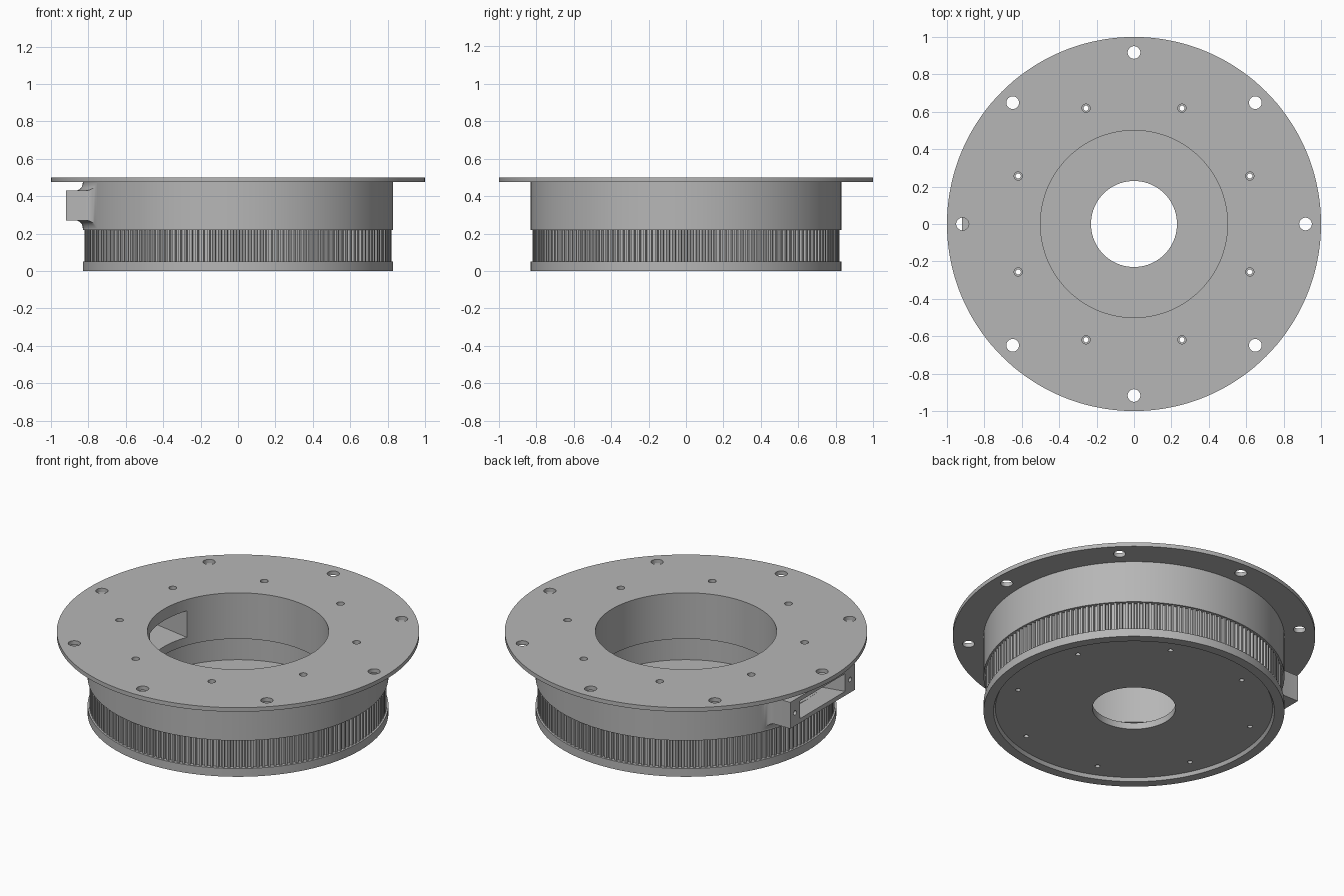
import bpy, bmesh, math
from mathutils import Matrix, Vector

if "Cube" in bpy.data.objects:
    bpy.data.objects.remove(bpy.data.objects["Cube"], do_unlink=True)

GREY = (0.47, 0.47, 0.47, 1)
metal = bpy.data.materials.new("plain grey")
metal.use_nodes = True
metal.diffuse_color = GREY
metal.node_tree.nodes["Principled BSDF"].inputs["Base Color"].default_value = GREY


def make(name, bm):
    bmesh.ops.recalc_face_normals(bm, faces=bm.faces)
    mesh = bpy.data.meshes.new(name)
    bm.to_mesh(mesh)
    bm.free()
    mesh.materials.append(metal)
    ob = bpy.data.objects.new(name, mesh)
    bpy.context.collection.objects.link(ob)
    return ob


def loft(bm, rings, closed=False):
    """Bridge equal rings of points; cap the ends unless closed."""
    loops = [[bm.verts.new(p) for p in ring] for ring in rings]
    n = len(loops[0])
    pairs = list(zip(loops, loops[1:]))
    if closed:
        pairs.append((loops[-1], loops[0]))
    else:
        bm.faces.new(loops[0])
        bm.faces.new(loops[-1])
    for a, b in pairs:
        for i in range(n):
            j = (i + 1) % n
            bm.faces.new((a[i], a[j], b[j], b[i]))


def circle(r, z, n=144):
    return [(r * math.cos(math.tau * i / n), r * math.sin(math.tau * i / n), z)
            for i in range(n)]


def lathe(name, profile):
    bm = bmesh.new()
    loft(bm, [circle(r, z) for r, z in profile], closed=True)
    return make(name, bm)


def add_pin(bm, centre, r, length, axis=(0, 0, 1)):
    turn = Vector((0, 0, 1)).rotation_difference(Vector(axis)).to_matrix().to_4x4()
    bmesh.ops.create_cone(bm, cap_ends=True, segments=24, radius1=r, radius2=r,
                          depth=length, matrix=Matrix.Translation(centre) @ turn)


def polar(r, degrees, z):
    a = math.radians(degrees)
    return Vector((r * math.cos(a), r * math.sin(a), z))


def rect(x, hy, hz, z=0.35):
    return [(x, -hy, z - hz), (x, hy, z - hz), (x, hy, z + hz), (x, -hy, z + hz)]


def activate(ob):
    bpy.ops.object.select_all(action='DESELECT')
    ob.select_set(True)
    bpy.context.view_layer.objects.active = ob


def cut(ob, cutter):
    cutter.hide_render = True
    mod = ob.modifiers.new("cut", 'BOOLEAN')
    mod.operation = 'DIFFERENCE'
    mod.solver = 'EXACT'
    mod.object = cutter
    activate(ob)
    bpy.ops.object.modifier_apply(modifier=mod.name)


# Upper housing with the wide mounting flange
housing = lathe("flanged_housing", [
    (0.5, 0.22), (0.83, 0.22), (0.83, 0.475), (1, 0.475), (1, 0.5), (0.5, 0.5)])

# Lower pulley with floor, rim and shallow recess underneath
pulley = lathe("pulley_base", [
    (0.23, 0.02), (0.765, 0.02), (0.775, 0), (0.83, 0), (0.83, 0.05), (0.806, 0.05),
    (0.806, 0.22), (0.57, 0.22), (0.57, 0.06), (0.23, 0.06)])

# Belt teeth around the pulley
TEETH = 160
bm = bmesh.new()
for k in range(TEETH):
    mid = 360 * k / TEETH
    half = 90 / TEETH
    outline = [(0.79, -1.3), (0.806, -1.2), (0.82, -0.8),
               (0.82, 0.8), (0.806, 1.2), (0.79, 1.3)]
    loft(bm, [[polar(r, mid + w * half, z) for r, w in outline] for z in (0.045, 0.22)])
teeth = make("belt_teeth", bm)

# Side port block with a concave fillet following the round housing
HY, HZ, FILLET, COLS = 0.31, 0.08, 0.04, 24


def port_ring(spread, offset):
    hy, hz = HY + spread, HZ + spread
    ys = [-hy + 2 * hy * i / COLS for i in range(COLS + 1)]
    pts = [(y, 0.35 - hz) for y in ys] + [(y, 0.35 + hz) for y in reversed(ys)]
    return [(-0.92 if offset is None else -math.sqrt(0.83 ** 2 - y * y) - offset, y, z)
            for y, z in pts]


rings = [port_ring(FILLET, -0.03)]
for k in range(7):
    a = math.radians(15 * k)
    rings.append(port_ring(FILLET * (1 - math.sin(a)), FILLET * (1 - math.cos(a))))
rings.append(port_ring(0, None))
bm = bmesh.new()
loft(bm, rings)
port = make("side_port", bm)

# Cutters: flange bolt holes, screw holes, tapered port opening, port screws
bm = bmesh.new()
for k in range(8):
    add_pin(bm, polar(0.917, 45 * k, 0.5), 0.034, 0.2)
    add_pin(bm, polar(0.67, 45 * k + 22.5, 0.4), 0.022, 0.5)
top_holes = make("top_hole_cutter", bm)

bm = bmesh.new()
for k in range(8):
    add_pin(bm, polar(0.67, 45 * k + 22.5, 0.1), 0.014, 0.4)
base_holes = make("base_hole_cutter", bm)

bm = bmesh.new()
loft(bm, [rect(-0.95, 0.22, 0.052), rect(-0.4, 0.17, 0.085)])
tunnel = make("port_tunnel_cutter", bm)

bm = bmesh.new()
for side in (-1, 1):
    add_pin(bm, (-0.92, side * 0.265, 0.35), 0.014, 0.12, axis=(1, 0, 0))
port_screws = make("port_screw_cutter", bm)

cut(housing, top_holes)
cut(housing, tunnel)
cut(pulley, base_holes)
cut(port, tunnel)
cut(port, port_screws)
for cutter in (top_holes, base_holes, tunnel, port_screws):
    bpy.data.objects.remove(cutter, do_unlink=True)

# Smooth round walls, crisp edges
for ob in (housing, pulley, port):
    activate(ob)
    bpy.ops.object.shade_smooth_by_angle(angle=math.radians(30))
